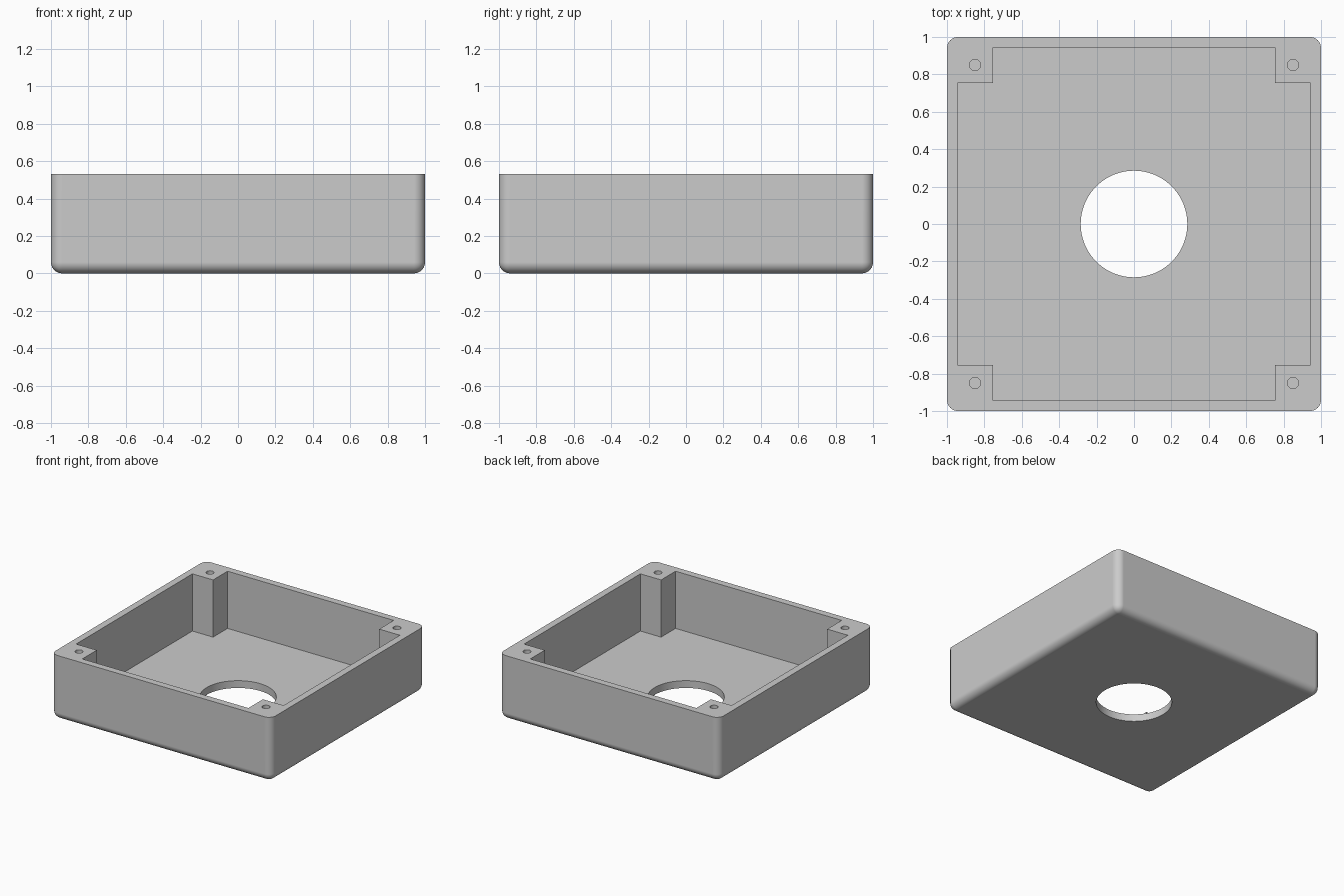
import bpy
import bmesh
import math

HEIGHT, FLOOR, ROUND = 0.53, 0.06, 0.06
INNER, POST = 0.943, 0.755

if "Cube" in bpy.data.objects:
    bpy.data.objects.remove(bpy.data.objects["Cube"], do_unlink=True)

grey = bpy.data.materials.new("light grey")
grey.use_nodes = True
grey.diffuse_color = (0.6, 0.6, 0.6, 1)
grey.node_tree.nodes["Principled BSDF"].inputs["Base Color"].default_value = grey.diffuse_color


def make_object(name, bm):
    bmesh.ops.recalc_face_normals(bm, faces=bm.faces)
    mesh = bpy.data.meshes.new(name)
    bm.to_mesh(mesh)
    bm.free()
    mesh.materials.append(grey)
    obj = bpy.data.objects.new(name, mesh)
    bpy.context.collection.objects.link(obj)
    return obj


def prism(name, outline, bottom, top):
    bm = bmesh.new()
    face = bm.faces.new([bm.verts.new((x, y, bottom)) for x, y in outline])
    raised = bmesh.ops.extrude_face_region(bm, geom=[face])["geom"]
    verts = [v for v in raised if isinstance(v, bmesh.types.BMVert)]
    bmesh.ops.translate(bm, verts=verts, vec=(0, 0, top - bottom))
    return make_object(name, bm)


def circle(cx, cy, radius, sides):
    turns = [2 * math.pi * i / sides for i in range(sides)]
    return [(cx + radius * math.cos(a), cy + radius * math.sin(a)) for a in turns]


# Outer block with rounded upright and bottom edges
bm = bmesh.new()
bmesh.ops.create_cube(bm, size=2)
for v in bm.verts:
    v.co.z = HEIGHT if v.co.z > 0 else 0
rounded = [e for e in bm.edges if any(v.co.z == 0 for v in e.verts)]
bmesh.ops.bevel(bm, geom=rounded, offset=ROUND, segments=8, profile=0.5,
                affect='EDGES', clamp_overlap=True)
box = make_object("enclosure_box", bm)

# Cavity outline steps inward around the four corner posts
cavity = []
for sx, sy in ((1, 1), (-1, 1), (-1, -1), (1, -1)):
    step = [(INNER, POST), (POST, POST), (POST, INNER)]
    if sx * sy < 0:
        step.reverse()
    cavity += [(sx * x, sy * y) for x, y in step]
cutters = [prism("cavity_cutter", cavity, FLOOR, HEIGHT + 0.1)]

# Large opening through the floor
cutters.append(prism("floor_opening_cutter", circle(0, 0, 0.285, 96), -0.1, FLOOR + 0.1))

# Blind screw holes in the posts
for sx in (-1, 1):
    for sy in (-1, 1):
        cutters.append(prism("screw_hole_cutter", circle(sx * 0.85, sy * 0.85, 0.03, 32),
                             0.2, HEIGHT + 0.1))

# Cut the block, then discard the cutters
bpy.context.view_layer.objects.active = box
box.select_set(True)
for cutter in cutters:
    cutter.hide_render = True
    cut = box.modifiers.new("cut", 'BOOLEAN')
    cut.operation = 'DIFFERENCE'
    cut.solver = 'EXACT'
    cut.object = cutter
    bpy.ops.object.modifier_apply(modifier=cut.name)
    bpy.data.objects.remove(cutter, do_unlink=True)

# Smooth rounding with crisp corners
bpy.ops.object.shade_smooth_by_angle(angle=math.radians(30))
weighted = box.modifiers.new("flat_faces", 'WEIGHTED_NORMAL')
weighted.keep_sharp = True
